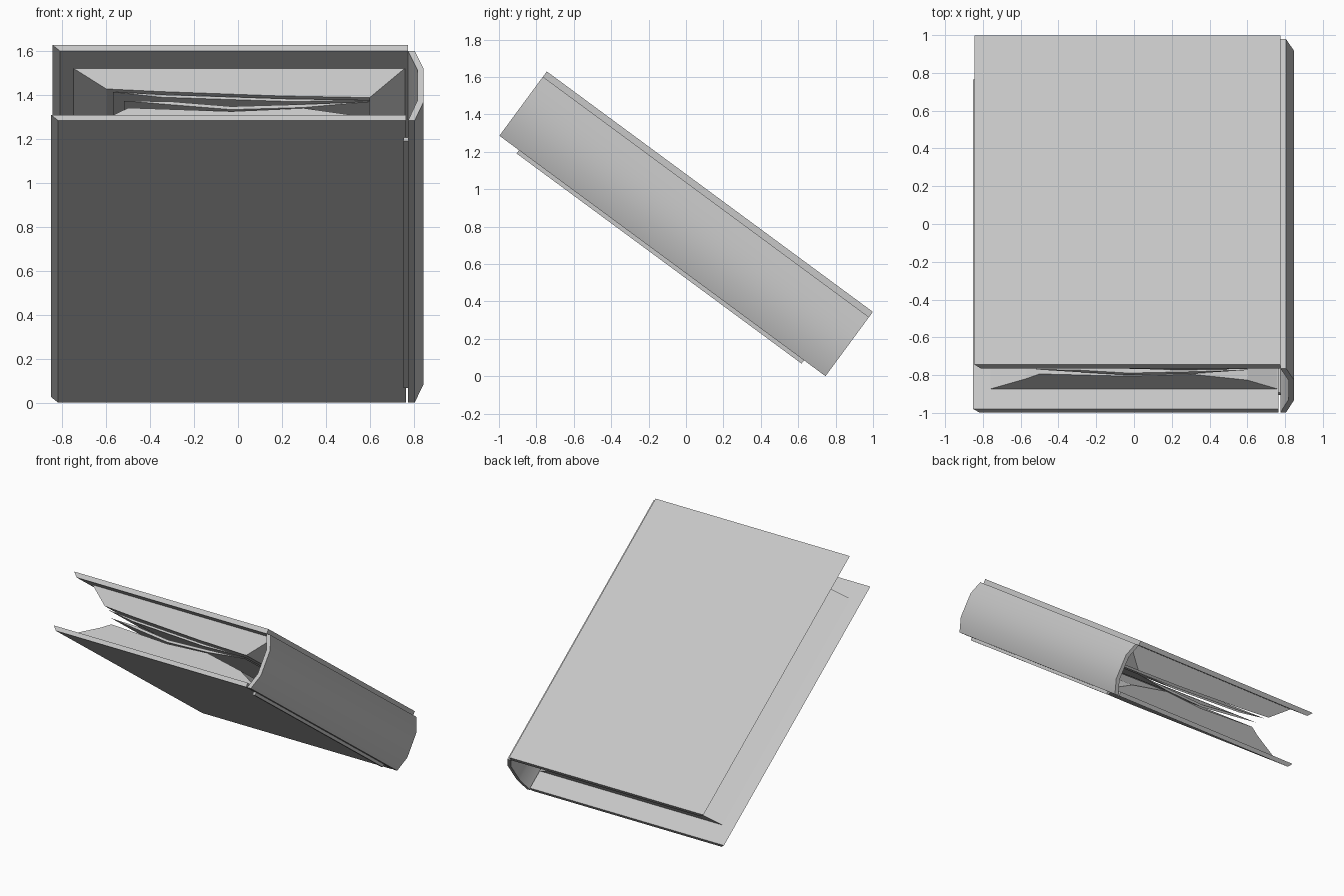
import bpy, bmesh, math

if "Cube" in bpy.data.objects:
    bpy.data.objects.remove(bpy.data.objects["Cube"])

TILT = math.radians(36.4)
C, S = math.cos(TILT), math.sin(TILT)

grey = bpy.data.materials.new("plain_grey")
grey.diffuse_color = (0.57, 0.57, 0.57, 1)
grey.use_nodes = True
grey.node_tree.nodes["Principled BSDF"].inputs["Base Color"].default_value = grey.diffuse_color

COVER = (-1.566, 0.60)     # span of covers along the book's height
PAGES = (-1.436, 0.457)    # span of pages, set in from the covers


def place(x, w, u):
    """x across, w through the thickness, u along the tilted height."""
    return (x, C * u + S * w, -S * u + C * w)


def prism(name, profile, span, smooth=False):
    bm = bmesh.new()
    rings = [[bm.verts.new(place(x, w, u)) for x, w in profile] for u in span]
    n = len(profile)
    bm.faces.new(rings[0])
    bm.faces.new(rings[1][::-1])
    for i in range(n):
        j = (i + 1) % n
        bm.faces.new((rings[0][i], rings[1][i], rings[1][j], rings[0][j]))
    bmesh.ops.recalc_face_normals(bm, faces=bm.faces)
    mesh = bpy.data.meshes.new(name)
    bm.to_mesh(mesh)
    bm.free()
    mesh.materials.append(grey)
    ob = bpy.data.objects.new(name, mesh)
    bpy.context.collection.objects.link(ob)
    if smooth:
        bpy.ops.object.select_all(action='DESELECT')
        ob.select_set(True)
        bpy.context.view_layer.objects.active = ob
        bpy.ops.object.shade_smooth_by_angle(angle=math.radians(30))
    return ob


def sheet(name, line, thick):
    """Thin bent leaf following a line of (x, w) points."""
    prism(name, line + [(x, w - thick) for x, w in reversed(line[1:-1])], PAGES)


# covers with slanted free edges
prism("top_cover", [(-0.845, 0.870), (0.775, 0.870), (0.775, 0.835), (-0.81, 0.835)], COVER)
prism("bottom_cover", [(-0.852, 0.475), (0.766, 0.475), (0.766, 0.443), (-0.82, 0.443)], COVER)

# rounded spine
prism("spine", [(0.775, 0.443), (0.805, 0.443), (0.846, 0.549), (0.846, 0.735),
                (0.805, 0.835), (0.775, 0.835), (0.817, 0.730), (0.817, 0.555)],
      COVER, smooth=True)

# raised hinge strip under the bottom cover
prism("hinge_strip", [(0.755, 0.443), (0.776, 0.443), (0.776, 0.421), (0.755, 0.421)], PAGES)

# page blocks, narrowing towards the middle
prism("upper_pages", [(-0.75, 0.834), (0.76, 0.834), (0.60, 0.668), (0.20, 0.677),
                      (-0.35, 0.702), (-0.60, 0.717)], PAGES)
prism("lower_pages", [(-0.76, 0.476), (0.76, 0.476), (0.60, 0.555), (0.30, 0.608),
                      (-0.03, 0.590), (-0.50, 0.610), (-0.57, 0.568)], PAGES)

# loose leaves between the blocks
sheet("upper_leaf", [(-0.57, 0.70), (-0.35, 0.685), (0.25, 0.66), (0.60, 0.655)], 0.015)
sheet("lower_leaf", [(-0.52, 0.65), (-0.30, 0.645), (-0.03, 0.618), (0.30, 0.63),
                     (0.60, 0.645)], 0.018)
